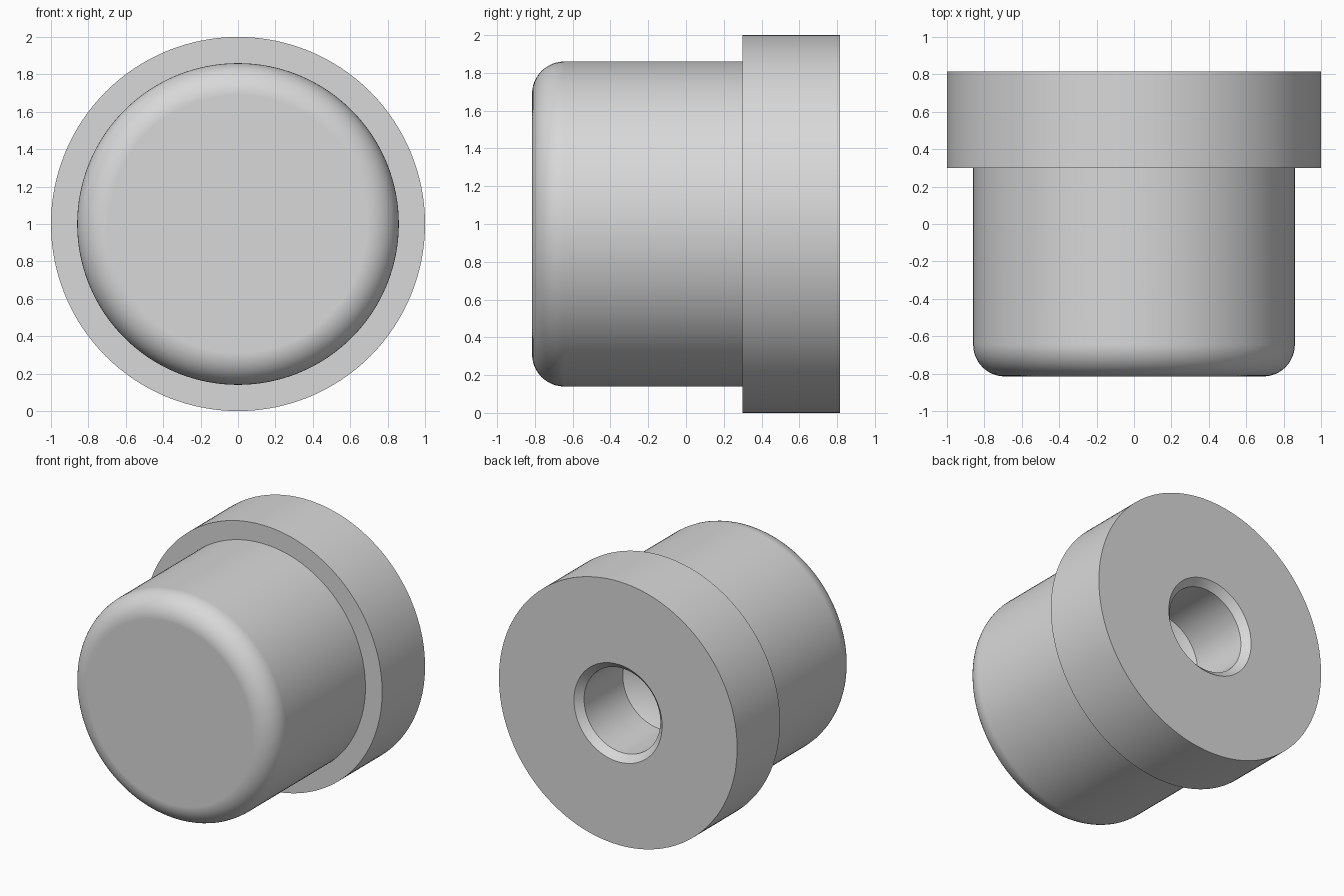
import bpy
import bmesh
from math import sin, cos, pi, radians
from mathutils import Vector

cube = bpy.data.objects.get("Cube")
if cube:
    bpy.data.objects.remove(cube, do_unlink=True)

SEGMENTS = 128
HALF = 0.815          # half length along y
BODY_R, FLANGE_R, BORE_R = 0.86, 1.0, 0.32
FILLET, CHAMFER = 0.17, 0.05
STEP_Y = 0.3          # front of the flange and floor of the bore

# Plain grey material
grey = bpy.data.materials.new("light grey")
grey.use_nodes = True
color = (0.69, 0.69, 0.69, 1)
grey.diffuse_color = color
grey.node_tree.nodes["Principled BSDF"].inputs["Base Color"].default_value = color

# Half profile as (radius, y): rounded nose, shank, flange, blind drilled bore
profile = []
for i in range(13):
    a = pi / 2 * i / 12
    profile.append((BODY_R - FILLET + FILLET * sin(a),
                    -HALF + FILLET - FILLET * cos(a)))
profile += [
    (BODY_R, STEP_Y),
    (FLANGE_R, STEP_Y),
    (FLANGE_R, HALF),
    (BORE_R + CHAMFER, HALF),
    (BORE_R, HALF - CHAMFER),
    (BORE_R, STEP_Y),
    (0, STEP_Y - BORE_R * 0.58),
]

# Revolve the profile around the y axis
bm = bmesh.new()
verts = [bm.verts.new((r, y, 1)) for r, y in profile]
edges = [bm.edges.new(pair) for pair in zip(verts, verts[1:])]
bmesh.ops.spin(bm, geom=verts + edges, cent=Vector((0, 0, 1)), axis=(0, 1, 0),
               angle=2 * pi, steps=SEGMENTS, use_duplicate=False)
bmesh.ops.remove_doubles(bm, verts=bm.verts[:], dist=0.0005)

# Flat nose face
rim = [e for e in bm.edges if e.is_boundary]
bmesh.ops.edgeloop_fill(bm, edges=rim)
bmesh.ops.recalc_face_normals(bm, faces=bm.faces[:])

mesh = bpy.data.meshes.new("flanged_plug")
bm.to_mesh(mesh)
bm.free()
mesh.materials.append(grey)
plug = bpy.data.objects.new("flanged_plug", mesh)
bpy.context.collection.objects.link(plug)

# Smooth rounds with crisp edges and flat end faces
bpy.ops.object.select_all(action="DESELECT")
plug.select_set(True)
bpy.context.view_layer.objects.active = plug
bpy.ops.object.shade_smooth_by_angle(angle=radians(25))
weighted = plug.modifiers.new("even_normals", "WEIGHTED_NORMAL")
weighted.keep_sharp = True
